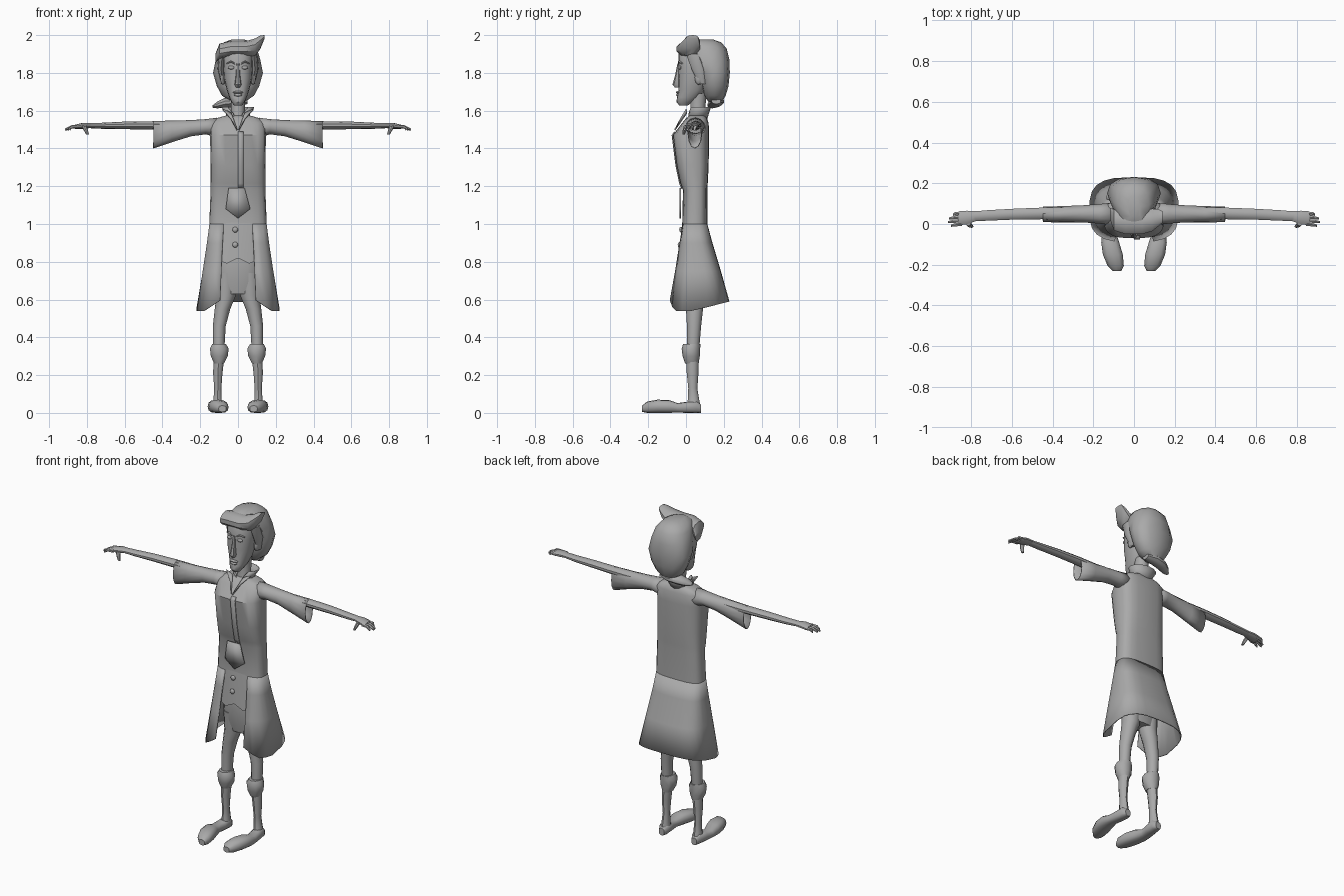
import bpy, bmesh, math
from mathutils import Vector

grey = bpy.data.materials.new("grey")
grey.diffuse_color = (0.4, 0.4, 0.4, 1)


def finish(name, bm, mirror=False, thick=0):
    bmesh.ops.recalc_face_normals(bm, faces=bm.faces)
    me = bpy.data.meshes.new(name)
    bm.to_mesh(me)
    bm.free()
    me.materials.append(grey)
    ob = bpy.data.objects.new(name, me)
    bpy.context.collection.objects.link(ob)
    if thick:
        m = ob.modifiers.new("thickness", 'SOLIDIFY')
        m.thickness = thick
        m.offset = -1
    if mirror:
        ob.modifiers.new("mirror", 'MIRROR')
    return ob


def loft(name, axis, rings, n=12, p=1.0, caps=True, gaps=None, hem=None, mirror=False, thick=0):
    """Skin rings (position, centre a, centre b, radius a, radius b) along an axis."""
    bm = bmesh.new()
    rows = []
    for k, (u, a, b, ra, rb) in enumerate(rings):
        g = gaps[k] if gaps else 0
        row = []
        for i in range(n + 1 if gaps else n):
            t = g + (math.tau - 2 * g) * i / n
            s, c = math.sin(t), math.cos(t)
            pa = a + ra * math.copysign(abs(s) ** p, s)
            pb = b - rb * math.copysign(abs(c) ** p, c)
            pu = u + (hem(pa, pb) if hem and k == len(rings) - 1 else 0)
            co = {'z': (pa, pb, pu), 'x': (pu, pa, pb), 'y': (pa, pu, pb)}[axis]
            row.append(bm.verts.new(co))
        rows.append(row)
    for r, q in zip(rows, rows[1:]):
        for i in range(n):
            j = i + 1 if gaps else (i + 1) % n
            bm.faces.new((r[i], r[j], q[j], q[i]))
    if caps and not gaps:
        bm.faces.new(rows[0])
        bm.faces.new(rows[-1])
    return finish(name, bm, mirror, thick)


def body(z, rx, front, back, cx=0):
    """Upright ring given by its front and back limits."""
    return (z, cx, (front + back) / 2, rx, (back - front) / 2)


def plate(name, pts, thick=0.008, mirror=False):
    bm = bmesh.new()
    bm.faces.new([bm.verts.new(p) for p in pts])
    return finish(name, bm, mirror, thick)


def ball(name, loc, scale, mirror=False, seg=12):
    bm = bmesh.new()
    bmesh.ops.create_uvsphere(bm, u_segments=seg, v_segments=8, radius=1)
    for v in bm.verts:
        v.co = Vector([v.co[i] * scale[i] + loc[i] for i in range(3)])
    return finish(name, bm, mirror)


# Coat: closed bodice, flared open skirt
loft("coat_bodice", 'z', [
    body(1.575, .06, .02, .1), body(1.56, .115, 0, .11), body(1.535, .145, -.02, .12),
    body(1.47, .148, -.07, .122), body(1.31, .145, -.05, .12), body(1.215, .145, -.03, .115),
    body(1.18, .145, -.016, .113), body(1.0, .152, -.02, .113)], 20, .65)
loft("coat_skirt", 'z', [
    body(1.0, .152, -.02, .113), body(.9, .165, -.038, .14), body(.75, .188, -.062, .185),
    body(.54, .22, -.09, .23)], 20, .65, gaps=[.35, .35, .32, .28], thick=.006,
    hem=lambda x, y: .05 * max(0, (y - .03) / .2) + .06 * max(0, 1 - (abs(x) - .09) / .09) * (y < 0))

# Waistcoat with two points, its buttons, and the chest front
loft("waistcoat", 'z', [body(1.08, .13, -.012, .1), body(.95, .135, -.026, .11),
                        body(.82, .13, -.038, .12)], 20, .65,
     hem=lambda x, y: -.03 * math.cos((abs(x) - .055) * 28) if y < 0 else 0)
for z, y in ((.97, -.026), (.89, -.034)):
    ball("button", (-.015, y, z), (.015, .01, .015))
plate("cravat_end", [(-.05, -.026, 1.19), (.035, -.026, 1.19), (.065, -.026, 1.08),
                     (0, -.027, 1.03), (-.065, -.026, 1.08)])
bm = bmesh.new()
rows = [[bm.verts.new((x, y, z)) for x in (0, .03)]
        for z, y in ((1.49, -.062), (1.47, -.076), (1.31, -.056), (1.215, -.036), (1.185, -.024))]
for r, q in zip(rows, rows[1:]):
    bm.faces.new((r[0], r[1], q[1], q[0]))
finish("coat_placket", bm, thick=.006)

# Collar and lapels
loft("collar", 'z', [(1.55, 0, .06, .052, .045), (1.585, 0, .065, .06, .05),
                     (1.62, 0, .072, .082, .055)], 12, gaps=[.25, .4, .7], thick=.006)
plate("lapel", [(.003, -.062, 1.5), (.035, -.03, 1.56), (.08, .0, 1.61), (.035, .0, 1.59)], mirror=True)

# Sleeves, arms and hands
loft("sleeve", 'x', [
    (.11, .05, 1.51, .055, .053), (.17, .05, 1.515, .048, .04), (.25, .05, 1.507, .042, .043),
    (.35, .048, 1.49, .04, .057), (.448, .047, 1.473, .038, .073)], 12, caps=False, mirror=True, thick=.005)
loft("arm", 'x', [
    (.15, .05, 1.52, .03, .025), (.45, .052, 1.522, .03, .022), (.6, .048, 1.522, .028, .02),
    (.72, .042, 1.52, .027, .016), (.8, .037, 1.521, .025, .013)], 10, mirror=True)
loft("palm", 'x', [(.78, .038, 1.521, .026, .013), (.82, .032, 1.52, .035, .016),
                   (.862, .028, 1.514, .036, .012)], 10, mirror=True)
for i in range(4):
    y, tip = .053 - .018 * i, (.89, .91, .915, .9)[i]
    loft("finger", 'x', [(.845, y, 1.515, .0095, .01), (.88, y - .003, 1.514, .0095, .009),
                         (tip, y - .008, 1.5, .006, .006)], 6, mirror=True)
loft("thumb", 'z', [(1.52, .815, .005, .014, .014), (1.495, .805, -.008, .011, .01),
                    (1.475, .797, -.012, .008, .007)], 8, mirror=True)

# Breeches, knee cuffs and stockings
loft("hips", 'z', [body(.93, .11, -.01, .1), body(.8, .115, -.022, .11), body(.7, .115, -.015, .105),
                   body(.63, .09, 0, .095)], 16, .8)
loft("breeches_leg", 'z', [
    body(.74, .057, -.015, .105, .06), body(.62, .051, -.005, .097, .063), body(.55, .041, 0, .09, .082),
    body(.46, .034, .005, .08, .099), body(.34, .03, .005, .07, .102)], 12, mirror=True)
loft("knee_cuff", 'z', [
    body(.365, .038, -.015, .077, .1), body(.34, .052, -.023, .075, .099), body(.3, .047, -.018, .073, .099),
    body(.262, .028, -.005, .067, .1)], 10, mirror=True)
loft("stocking", 'z', [
    body(.3, .03, 0, .068, .1), body(.21, .026, .004, .066, .107), body(.13, .02, .012, .06, .107),
    body(.07, .023, .01, .07, .108), body(.03, .03, .0, .078, .11)], 10, mirror=True)

# Shoes: heel, narrow waist, broad toe
loft("shoe", 'y', [
    (.08, .11, .022, .018, .022), (.055, .11, .032, .032, .032), (0, .116, .029, .033, .029),
    (-.045, .122, .027, .034, .025), (-.09, .117, .034, .044, .034), (-.15, .104, .035, .049, .035),
    (-.205, .09, .03, .04, .03), (-.232, .083, .022, .02, .017)], 12, .8, mirror=True)

# Neck, head and face
loft("neck", 'z', [body(1.53, .045, .01, .1), body(1.6, .036, .025, .1), body(1.69, .04, .02, .11)], 12)
loft("head", 'z', [
    body(1.627, .02, -.035, .01), body(1.645, .034, -.05, .03), body(1.67, .046, -.048, .07),
    body(1.71, .06, -.04, .1), body(1.77, .074, -.042, .12), body(1.83, .078, -.04, .14),
    body(1.9, .08, -.04, .15), body(1.94, .06, -.02, .13)], 16, .85)
loft("nose", 'z', [body(1.85, .009, -.045, -.02), body(1.79, .011, -.057, -.02),
                   body(1.738, .018, -.072, -.02), body(1.722, .01, -.058, -.02)], 8)
ball("eye", (.035, -.032, 1.828), (.018, .009, .01), True)
loft("eyebrow", 'x', [(.015, -.037, 1.848, .007, .004), (.037, -.035, 1.86, .008, .005),
                      (.06, -.022, 1.85, .006, .003)], 6, mirror=True)
ball("upper_lip", (0, -.041, 1.697), (.028, .013, .007))
ball("lower_lip", (0, -.041, 1.683), (.022, .012, .008))
ball("ear", (.08, .068, 1.775), (.014, .022, .038), True)

# Hair: back mass, swept front with spike, tied tail
loft("hair_back", 'z', [
    body(1.645, .035, .12, .19), body(1.68, .085, .095, .21), body(1.73, .112, .082, .225),
    body(1.8, .132, .07, .232), body(1.87, .118, .035, .23), body(1.93, .1, .0, .215),
    body(1.962, .075, .0, .185), body(1.978, .03, .03, .14)], 12, .85)
loft("hair_front", 'x', [
    (-.118, .05, 1.88, .03, .025), (-.098, .02, 1.915, .055, .04), (-.04, .01, 1.926, .063, .042),
    (.04, .01, 1.926, .063, .042), (.09, .02, 1.935, .058, .047), (.118, .03, 1.962, .045, .036),
    (.14, .035, 1.99, .03, .01)], 10)
loft("sideburn", 'z', [body(1.9, .018, .0, .1, .083), body(1.82, .018, .03, .11, .09),
                       body(1.74, .008, .07, .11, .08)], 8, mirror=True)
loft("hair_tail", 'x', [(.05, .16, 1.65, .025, .015), (-.01, .165, 1.648, .037, .024),
                        (-.07, .155, 1.642, .036, .026), (-.11, .14, 1.63, .028, .018),
                        (-.135, .13, 1.622, .01, .006)], 10)

# Smooth shading with sharp creases kept
bpy.ops.object.select_all(action='SELECT')
bpy.context.view_layer.objects.active = bpy.context.selected_objects[0]
bpy.ops.object.shade_smooth_by_angle(angle=math.radians(40))
